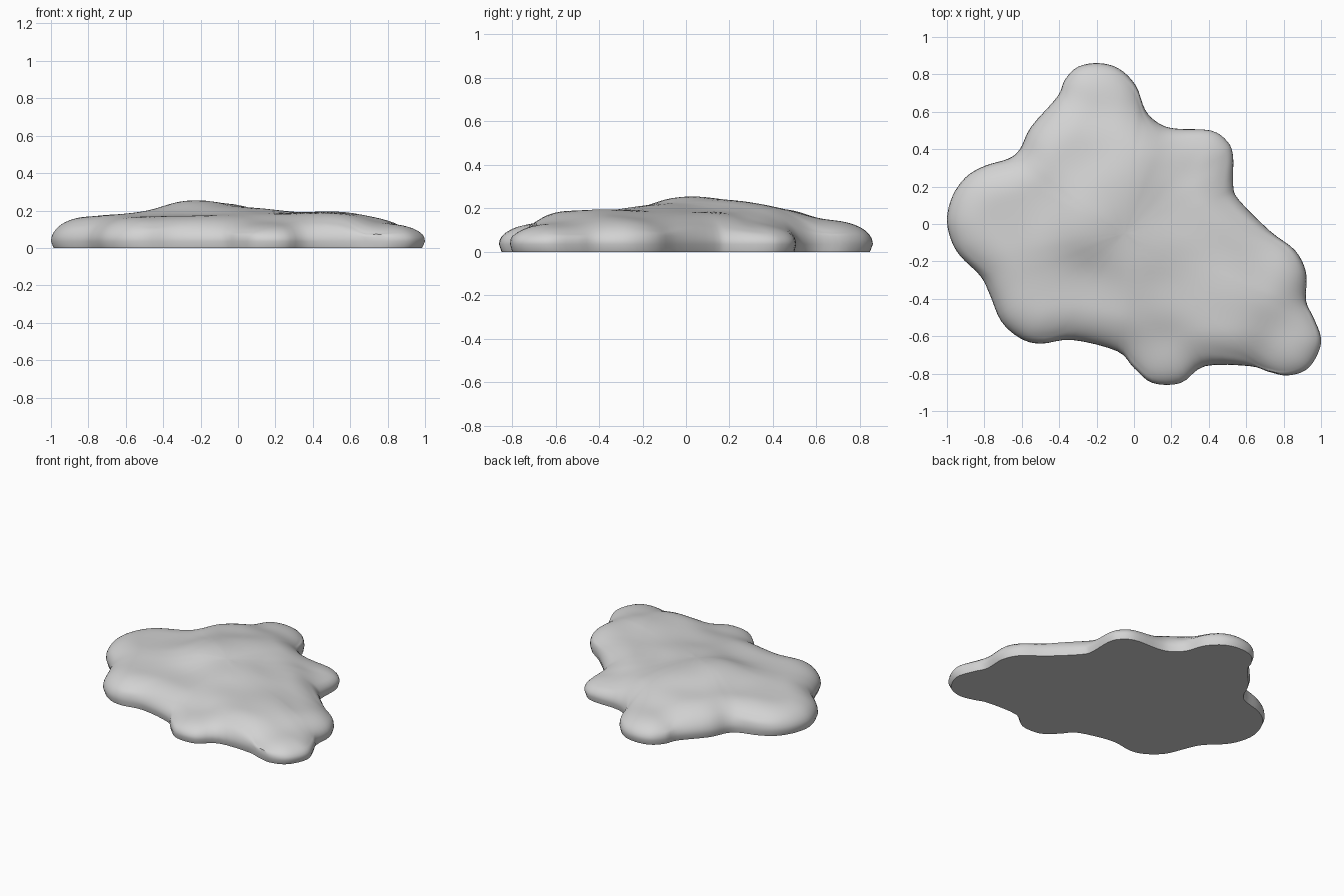
import bpy
import bmesh
from math import sqrt
from mathutils import Vector
from mathutils.kdtree import KDTree

default_cube = bpy.data.objects.get("Cube")
if default_cube:
    bpy.data.objects.remove(default_cube, do_unlink=True)

# Lobed outline of the puddle, clockwise from the back lobe
OUTLINE = [
    (-.19, .86), (-.08, .83), (.01, .74), (.06, .61), (.13, .54), (.22, .51),
    (.41, .5), (.5, .44), (.53, .36), (.53, .21), (.56, .13), (.73, -.04),
    (.86, -.14), (.92, -.26), (.92, -.41), (.96, -.5), (1, -.61), (.98, -.7),
    (.92, -.78), (.82, -.81), (.72, -.79), (.62, -.76), (.38, -.76),
    (.25, -.85), (.1, -.85), (0, -.77), (-.09, -.68), (-.33, -.62),
    (-.5, -.64), (-.61, -.61), (-.71, -.52), (-.77, -.38), (-.82, -.28),
    (-.93, -.17), (-.98, -.08), (-1, .03), (-.97, .15), (-.9, .25),
    (-.8, .31), (-.67, .35), (-.61, .4), (-.55, .52), (-.41, .68),
    (-.37, .77), (-.3, .84),
]

# Soft mounds: x, y, height
MOUNDS = [
    (-.22, .03, .27), (-.12, .2, .245), (-.25, .4, .2), (-.2, .68, .14),
    (-.85, .05, .165), (-.58, .12, .18), (-.55, -.45, .165),
    (-.25, -.38, .17), (.05, -.1, .22), (.25, .1, .185), (.42, .35, .12),
    (.5, -.38, .205), (.47, -.54, .19), (.22, -.38, .185), (.7, -.2, .15),
    (.82, -.63, .125), (.17, -.7, .125),
]

CENTRE = Vector((-.05, -.05))
RIM_HEIGHT = .035
ROUNDING = .2
STEPS = 4
RINGS = 30


def smooth_loop(points, steps):
    """Sample a closed Catmull-Rom curve through the points."""
    pts = [Vector(p) for p in points]
    count = len(pts)
    result = []
    for i in range(count):
        a, b, c, d = (pts[(i + k) % count] for k in (-1, 0, 1, 2))
        for step in range(steps):
            t = step / steps
            result.append(.5 * (2 * b + (c - a) * t
                                + (2 * a - 5 * b + 4 * c - d) * t ** 2
                                + (3 * b - a - 3 * c + d) * t ** 3))
    return result


def mound_height(point):
    """Blend the mound heights by closeness."""
    total = weight_sum = 0
    for x, y, height in MOUNDS:
        gap = (point - Vector((x, y))).length_squared
        weight = 1 / (gap + .03) ** 2
        total += weight * height
        weight_sum += weight
    return total / weight_sum


rim = smooth_loop(OUTLINE, STEPS)
rim_tree = KDTree(len(rim))
for index, point in enumerate(rim):
    rim_tree.insert(point.to_3d(), index)
rim_tree.balance()


def surface_height(point):
    """Round the mounds down towards the rim."""
    distance = rim_tree.find(point.to_3d())[2]
    slope = 1 - min(distance / ROUNDING, 1)
    return RIM_HEIGHT + (mound_height(point) - RIM_HEIGHT) * sqrt(1 - slope ** 2)


bm = bmesh.new()


def add_ring(scale, on_ground=False):
    ring = []
    for edge_point in rim:
        point = CENTRE.lerp(edge_point, scale)
        z = 0 if on_ground else surface_height(point)
        ring.append(bm.verts.new((point.x, point.y, z)))
    return ring


def bridge(first, second):
    for i in range(len(first)):
        j = (i + 1) % len(first)
        bm.faces.new((first[i], first[j], second[j], second[i]))


def close_ring(ring, z):
    tip = bm.verts.new((CENTRE.x, CENTRE.y, z))
    for i in range(len(ring)):
        bm.faces.new((ring[i], ring[(i + 1) % len(ring)], tip))


# Flat underside, slightly tucked-in rim, then the rounded top
underside = add_ring(.985, on_ground=True)
previous = underside
top_verts = []
for k in range(RINGS):
    ring = add_ring(1 - (k / RINGS) ** 1.6)
    bridge(previous, ring)
    if k > 2:
        top_verts += ring
    previous = ring
close_ring(previous, surface_height(CENTRE))
close_ring(underside, 0)

# Soften small creases on the top
for _ in range(3):
    bmesh.ops.smooth_vert(bm, verts=top_verts, factor=.5,
                          use_axis_x=False, use_axis_y=False, use_axis_z=True)
bmesh.ops.recalc_face_normals(bm, faces=bm.faces)

mesh = bpy.data.meshes.new("puddle")
bm.to_mesh(mesh)
bm.free()
puddle = bpy.data.objects.new("puddle", mesh)
bpy.context.collection.objects.link(puddle)

# Plain grey material
grey = bpy.data.materials.new("light_grey")
grey.use_nodes = True
colour = (.65, .65, .65, 1)
grey.diffuse_color = colour
grey.node_tree.nodes["Principled BSDF"].inputs["Base Color"].default_value = colour
mesh.materials.append(grey)

bpy.ops.object.select_all(action="DESELECT")
puddle.select_set(True)
bpy.context.view_layer.objects.active = puddle
bpy.ops.object.shade_smooth_by_angle(angle=.8)
